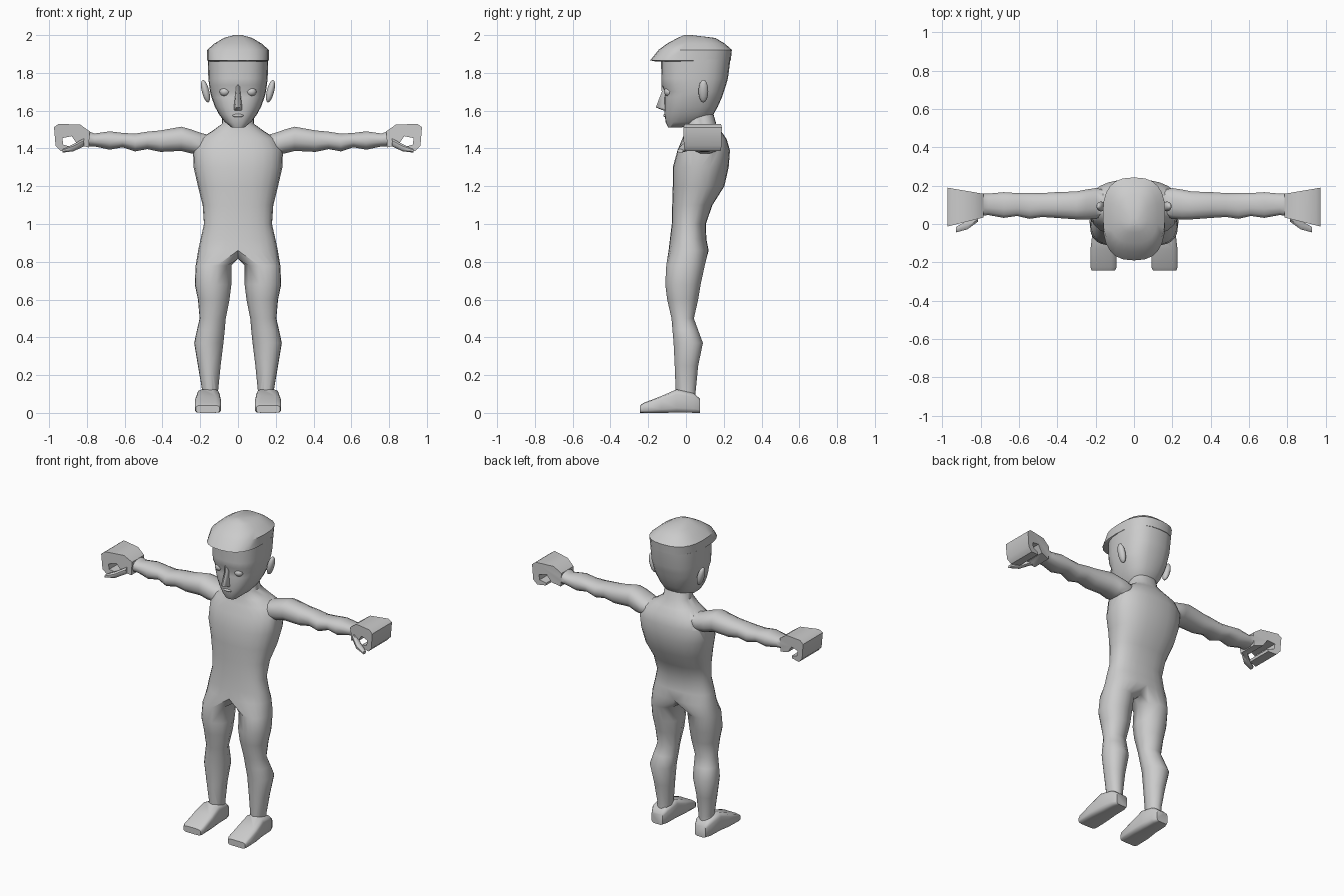
import bpy, bmesh, math
from mathutils import Matrix

if "Cube" in bpy.data.objects:
    bpy.data.objects.remove(bpy.data.objects["Cube"])

grey = bpy.data.materials.new("plain grey")
grey.diffuse_color = (0.6, 0.6, 0.6, 1)
grey.use_nodes = True
grey.node_tree.nodes["Principled BSDF"].inputs["Base Color"].default_value = grey.diffuse_color


def curve(a, e):
    """Point at angle a on a unit superellipse of exponent e."""
    c, s = math.cos(a), math.sin(a)
    return (math.copysign(abs(c) ** (2 / e), c), math.copysign(abs(s) ** (2 / e), s))


def section(a0, a1, b0, b1, angles, e):
    pts = [curve(math.radians(a), e) for a in angles]
    return [((a0 + a1) / 2 + (a1 - a0) / 2 * u, (b0 + b1) / 2 + (b1 - b0) / 2 * v)
            for u, v in pts]


def skin(bm, r0, r1, closed=True):
    n = len(r0)
    for i in range(n if closed else n - 1):
        j = (i + 1) % n
        bm.faces.new((r0[i], r0[j], r1[j], r1[i]))


def finish(name, bm, mirror=False, angle=50):
    if mirror:
        bmesh.ops.mirror(bm, geom=bm.verts[:] + bm.edges[:] + bm.faces[:],
                         matrix=Matrix.Identity(4), merge_dist=0.0001, axis='X')
        bmesh.ops.remove_doubles(bm, verts=bm.verts[:], dist=0.0001)
    bmesh.ops.recalc_face_normals(bm, faces=bm.faces[:])
    me = bpy.data.meshes.new(name)
    bm.to_mesh(me)
    bm.free()
    me.materials.append(grey)
    ob = bpy.data.objects.new(name, me)
    bpy.context.collection.objects.link(ob)
    smooth(ob, angle)
    return ob


def smooth(ob, angle):
    bpy.ops.object.select_all(action='DESELECT')
    bpy.context.view_layer.objects.active = ob
    ob.select_set(True)
    bpy.ops.object.shade_smooth_by_angle(angle=math.radians(angle))


def loft(name, axis, rings, n=12, e=2.3, mirror=False, angle=50):
    """Rings are (position on axis, low and high of the two other axes)."""
    bm = bmesh.new()
    place = {'x': lambda t, a, b: (t, a, b), 'y': lambda t, a, b: (a, t, b),
             'z': lambda t, a, b: (a, b, t)}[axis]
    angles = [360 * (i + 0.5) / n for i in range(n)]
    if axis == 'z':
        angles = [360 * i / n for i in range(n)]
    loops = [[bm.verts.new(place(t, a, b)) for a, b in section(*box, angles, e)]
             for t, *box in rings]
    for r0, r1 in zip(loops, loops[1:]):
        skin(bm, r0, r1)
    bm.faces.new(loops[0])
    bm.faces.new(loops[-1])
    return finish(name, bm, mirror, angle)


def ellipsoid(name, loc, radii, tilt=0, mirror=False):
    bm = bmesh.new()
    m = (Matrix.Translation(loc) @ Matrix.Rotation(math.radians(tilt), 4, 'Y')
         @ Matrix.Diagonal((*radii, 1)))
    bmesh.ops.create_uvsphere(bm, u_segments=14, v_segments=8, radius=1, matrix=m)
    return finish(name, bm, mirror, 80)


# Torso and legs: half rings, split into a leg ring at the crotch, mirrored
bm = bmesh.new()
torso = [(1.62, .08, .0, .135), (1.53, .085, .0, .16), (1.49, .14, -.005, .187),
         (1.45, .205, -.02, .215), (1.39, .238, -.045, .233), (1.30, .235, -.07, .226),
         (1.20, .212, -.07, .203), (1.10, .187, -.073, .14), (1.0, .18, -.075, .105),
         (.92, .198, -.085, .108), (.86, .211, -.092, .12)]
half = [-90 + 15 * i for i in range(13)]
rows = []
for z, w, yf, yb in torso:
    pts = section(-w, w, yf, yb, half, 2.4)
    rows.append([bm.verts.new((0 if i in (0, 12) else x, y, z))
                 for i, (x, y) in enumerate(pts)])
for r0, r1 in zip(rows, rows[1:]):
    skin(bm, r0, r1, closed=False)
bm.faces.new(rows[0])
crotch = [bm.verts.new((0, y, .815)) for y in (.065, .01, -.045)]
legs = [(.78, .035, .224, -.105, .10), (.68, .035, .229, -.11, .078),
        (.60, .045, .212, -.10, .065), (.50, .065, .203, -.077, .042),
        (.44, .07, .217, -.072, .064), (.37, .077, .232, -.066, .09),
        (.25, .092, .212, -.06, .065), (.12, .105, .19, -.055, .052),
        (.04, .11, .2, -.05, .05)]
around = [-100 + 200 * i / 12 for i in range(13)] + [140, 180, 220]
prev = rows[-1] + crotch
for z, *box in legs:
    ring = [bm.verts.new((x, y, z)) for x, y in section(*box, around, 2.2)]
    skin(bm, prev, ring)
    prev = ring
bm.faces.new(prev)
body = finish("body", bm, mirror=True)

# Arms, from inside the shoulder to the wrist
arms = loft("arms", 'x', [
    (.13, .05, .175, 1.39, 1.465), (.20, .025, .19, 1.372, 1.485),
    (.25, .02, .182, 1.372, 1.503), (.30, .022, .172, 1.385, 1.517),
    (.41, .03, .168, 1.38, 1.497), (.48, .035, .163, 1.395, 1.49),
    (.545, .025, .165, 1.383, 1.48), (.61, .04, .163, 1.405, 1.483),
    (.68, .03, .168, 1.392, 1.492), (.76, .045, .16, 1.41, 1.48),
    (.81, .04, .16, 1.41, 1.50)], mirror=True)

# Hands: a curled mitten profile, widening from wrist to knuckles
bm = bmesh.new()
grip = [(.785, 1.49), (.835, 1.526), (.95, 1.53), (.974, 1.512), (.966, 1.415),
        (.94, 1.387), (.885, 1.392), (.882, 1.408), (.925, 1.42), (.93, 1.455),
        (.88, 1.465), (.85, 1.42), (.79, 1.405)]
front = [bm.verts.new((x, .03 - .25 * (x - .8), z)) for x, z in grip]
back = [bm.verts.new((x, .16 + .17 * (x - .8), z)) for x, z in grip]
skin(bm, front, back)
bm.faces.new(front)
bm.faces.new(back)
hands = finish("hands", bm, mirror=True, angle=40)

# Thumbs
thumbs = loft("thumbs", 'x', [
    (.815, .01, .06, 1.41, 1.455), (.87, -.03, .02, 1.384, 1.425),
    (.93, -.045, -.015, 1.377, 1.397)], n=8, mirror=True)

# Feet, heel to toe
feet = loft("feet", 'y', [
    (.075, .115, .195, .0, .075), (.04, .1, .212, .0, .105), (-.05, .096, .218, .0, .125),
    (-.13, .09, .228, .0, .09), (-.225, .09, .228, .0, .053),
    (-.243, .098, .222, .0, .04)], n=12, e=5, mirror=True)

# Weld the limbs into one skin
for part in (arms, hands, thumbs, feet):
    mod = body.modifiers.new("weld", 'BOOLEAN')
    mod.operation = 'UNION'
    mod.solver = 'EXACT'
    mod.object = part
    bpy.context.view_layer.objects.active = body
    bpy.ops.object.modifier_apply(modifier=mod.name)
    bpy.data.objects.remove(part)
smooth(body, 50)

# Head and face
loft("head", 'z', [
    (1.512, -.035, .035, -.095, -.02), (1.54, -.07, .07, -.108, .10),
    (1.58, -.10, .10, -.113, .145), (1.62, -.122, .122, -.114, .168),
    (1.67, -.14, .14, -.114, .19), (1.70, -.148, .148, -.11, .20),
    (1.735, -.153, .153, -.13, .212), (1.77, -.157, .157, -.13, .222),
    (1.87, -.16, .16, -.132, .235)], n=24, e=2.6)
loft("nose", 'z', [
    (1.602, -.022, .022, -.122, -.09), (1.617, -.022, .022, -.16, -.09),
    (1.70, -.012, .012, -.128, -.09), (1.74, -.014, .014, -.131, -.09)], n=8)
ellipsoid("lips", (0, -.108, 1.574), (.03, .012, .009))
ellipsoid("eyes", (.07, -.09, 1.70), (.028, .026, .024), mirror=True)
ellipsoid("ears", (.172, .092, 1.703), (.02, .026, .062), tilt=14, mirror=True)

# Hair cap with a jutting fringe
loft("hair", 'z', [
    (1.86, -.152, .152, -.16, .225), (1.866, -.163, .163, -.19, .237),
    (1.922, -.163, .163, -.145, .243), (1.955, -.125, .125, -.10, .205),
    (1.985, -.075, .075, -.045, .155), (2.0, -.02, .02, -.01, .03)],
    n=24, e=2.6, angle=40)
